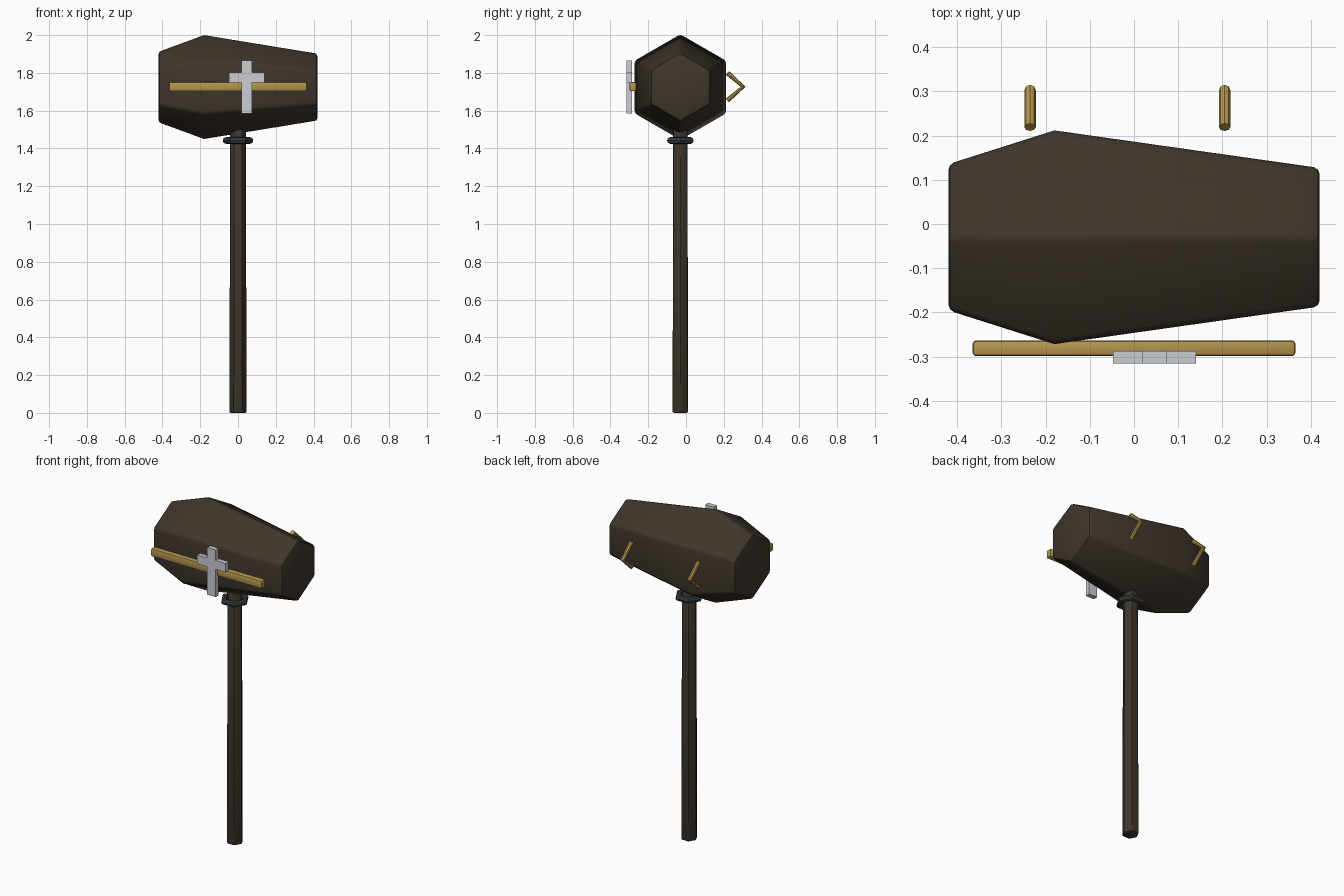
import bpy, bmesh, math

if "Cube" in bpy.data.objects:
    bpy.data.objects.remove(bpy.data.objects["Cube"])

CY = -0.03   # y of the hammer axis
HZ = 1.725   # height of the head axis


def material(name, rgb):
    m = bpy.data.materials.new(name)
    m.diffuse_color = (*rgb, 1)
    m.use_nodes = True
    m.node_tree.nodes["Principled BSDF"].inputs["Base Color"].default_value = m.diffuse_color
    return m


WOOD = material("dark wood", (0.050, 0.037, 0.024))
BRASS = material("old brass", (0.45, 0.30, 0.075))
SILVER = material("pale silver", (0.60, 0.61, 0.64))
IRON = material("dark iron", (0.035, 0.052, 0.060))


def finish(ob, name, mat, bevel=0, smooth=True):
    ob.name = name
    ob.data.materials.append(mat)
    bpy.ops.object.select_all(action='DESELECT')
    ob.select_set(True)
    bpy.context.view_layer.objects.active = ob
    if bevel:
        b = ob.modifiers.new("soft edges", 'BEVEL')
        b.width = bevel
        b.segments = 2
        b.limit_method = 'ANGLE'
        b.angle_limit = math.radians(35)
        bpy.ops.object.modifier_apply(modifier=b.name)
    if smooth:
        bpy.ops.object.shade_smooth_by_angle(angle=math.radians(30))
    return ob


def from_bmesh(bm, name):
    bmesh.ops.recalc_face_normals(bm, faces=bm.faces)
    me = bpy.data.meshes.new(name)
    bm.to_mesh(me)
    bm.free()
    ob = bpy.data.objects.new(name, me)
    bpy.context.collection.objects.link(ob)
    return ob


def hex_loft(name, rings, place):
    """Skin hexagonal rings given as (position along axis, radius)."""
    bm = bmesh.new()
    loops = []
    for t, r in rings:
        loops.append([bm.verts.new(place(t, r * math.cos(math.pi * k / 3),
                                         r * math.sin(math.pi * k / 3)))
                      for k in range(6)])
    for a, b in zip(loops, loops[1:]):
        for k in range(6):
            j = (k + 1) % 6
            bm.faces.new((a[k], a[j], b[j], b[k]))
    bm.faces.new(loops[0])
    bm.faces.new(loops[-1])
    return from_bmesh(bm, name)


# coffin-shaped head, corners up and down
head = hex_loft("head", [(-0.42, 0.191), (-0.18, 0.279), (0.42, 0.181)],
                lambda t, c, s: (t, CY + s, HZ + c))
finish(head, "head", WOOD, 0.014)

# tapered six-sided shaft
shaft = hex_loft("shaft", [(0, 0.0475), (1.53, 0.0435)],
                 lambda t, c, s: (c, CY + s, t))
finish(shaft, "shaft", WOOD, 0.008)

# iron collar below the head
bpy.ops.mesh.primitive_torus_add(major_segments=6, minor_segments=8,
                                 major_radius=0.0635, minor_radius=0.0175,
                                 location=(0, CY, 1.442))
finish(bpy.context.object, "collar", IRON)

# brass bar along the front
bpy.ops.mesh.primitive_cube_add(size=1, location=(0, -0.281, 1.727))
bar = bpy.context.object
bar.scale = (0.73, 0.036, 0.048)
bpy.ops.object.transform_apply(location=False, rotation=False, scale=True)
finish(bar, "front_bar", BRASS, 0.008)

# silver cross plate on the bar
cx, w, arm = 0.046, 0.028, 0.094
z0, z1, z2, z3 = 1.585, 1.75, 1.803, 1.865
half = [(w, z0), (w, z1), (arm, z1), (arm, z2), (w, z2), (w, z3)]
outline = half + [(-x, z) for x, z in reversed(half)]
bm = bmesh.new()
face = bm.faces.new([bm.verts.new((cx + x, -0.315, z)) for x, z in outline])
ext = bmesh.ops.extrude_face_region(bm, geom=[face])["geom"]
bmesh.ops.translate(bm, vec=(0, 0.028, 0),
                    verts=[v for v in ext if isinstance(v, bmesh.types.BMVert)])
finish(from_bmesh(bm, "cross"), "cross", SILVER, smooth=False)

# bent brass carry handles on the back
for side, x in (("left", -0.235), ("right", 0.205)):
    cu = bpy.data.curves.new("grip", 'CURVE')
    cu.dimensions = '3D'
    cu.bevel_depth = 0.013
    cu.bevel_resolution = 2
    cu.use_fill_caps = True
    sp = cu.splines.new('POLY')
    sp.points.add(2)
    for p, (y, z) in zip(sp.points, [(0.219, 1.80), (0.302, 1.727), (0.219, 1.654)]):
        p.co = (x, y, z, 1)
    grip = bpy.data.objects.new("grip", cu)
    bpy.context.collection.objects.link(grip)
    bpy.ops.object.select_all(action='DESELECT')
    grip.select_set(True)
    bpy.context.view_layer.objects.active = grip
    bpy.ops.object.convert(target='MESH')
    finish(bpy.context.object, "back_grip_" + side, BRASS)
